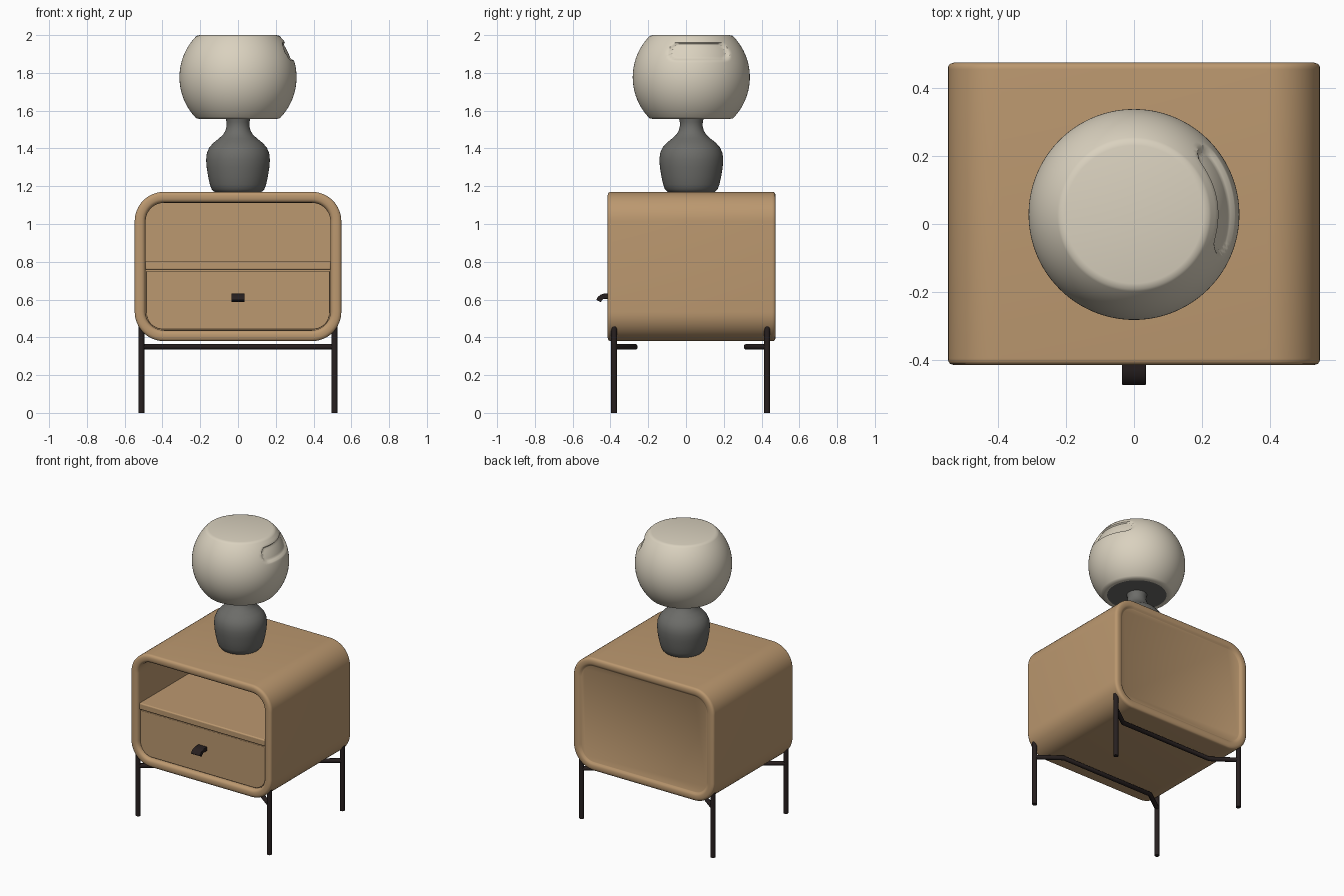
import bpy, bmesh, math
from mathutils import Vector

if "Cube" in bpy.data.objects:
    bpy.data.objects.remove(bpy.data.objects["Cube"])


def material(name, rgb):
    m = bpy.data.materials.new(name)
    m.diffuse_color = (*rgb, 1)
    m.use_nodes = True
    m.node_tree.nodes["Principled BSDF"].inputs["Base Color"].default_value = m.diffuse_color
    return m


wood = material("warm wood", (0.50, 0.315, 0.16))
cream = material("cream shade", (0.70, 0.64, 0.52))
grey = material("grey ceramic", (0.15, 0.15, 0.14))
dark = material("dark metal", (0.02, 0.014, 0.014))


def finish(name, bm, mats, angle=35, bevel=0):
    bmesh.ops.recalc_face_normals(bm, faces=bm.faces)
    me = bpy.data.meshes.new(name)
    bm.to_mesh(me)
    bm.free()
    for m in mats:
        me.materials.append(m)
    ob = bpy.data.objects.new(name, me)
    bpy.context.collection.objects.link(ob)
    if bevel:
        b = ob.modifiers.new("bevel", 'BEVEL')
        b.width, b.segments, b.limit_method = bevel, 3, 'ANGLE'
    bpy.ops.object.select_all(action='DESELECT')
    ob.select_set(True)
    bpy.context.view_layer.objects.active = ob
    bpy.ops.object.shade_smooth_by_angle(angle=math.radians(angle))
    return ob


def skin(bm, loops, cap_start=True, cap_end=True):
    rings = [[bm.verts.new(p) for p in lp] for lp in loops]
    n = len(rings[0])
    for a, b in zip(rings, rings[1:]):
        for i in range(n):
            j = (i + 1) % n
            bm.faces.new((a[i], a[j], b[j], b[i]))
    if cap_start:
        bm.faces.new(rings[0])
    if cap_end:
        bm.faces.new(rings[-1])
    return rings


def rounded(x, z0, z1, r_low, r_top, y, seg=12):
    """Rounded rectangle in the xz plane."""
    pts = []
    for sx, z, s, r, a0 in ((1, z1, -1, r_top, 0), (-1, z1, -1, r_top, 90),
                            (-1, z0, 1, r_low, 180), (1, z0, 1, r_low, 270)):
        for i in range(seg + 1):
            a = math.radians(a0 + 90 * i / seg)
            pts.append((sx * (x - r) + r * math.cos(a), y, z + s * r + r * math.sin(a)))
    return pts


# cabinet shell: back panel, rolled rims, outer skin and open interior in one loft
X, Z0, Z1, R = 0.547, 0.38, 1.17, 0.155
section = [(0.06, 0.462), (0.056, 0.464), (0.048, 0.471), (0.038, 0.475), (0.018, 0.475),
           (0.006, 0.471), (0.001, 0.465), (0, 0.455), (0, -0.395), (0.001, -0.404),
           (0.006, -0.411), (0.018, -0.415), (0.038, -0.415), (0.048, -0.411),
           (0.055, -0.403), (0.058, -0.39), (0.058, 0.44)]
bm = bmesh.new()
skin(bm, [rounded(X - d, Z0 + d, Z1 - d, R - d, R - d, y) for d, y in section])
finish("cabinet_shell", bm, [wood], 40)

# drawer front with rounded lower corners
bm = bmesh.new()
skin(bm, [rounded(0.486, 0.442, 0.752, 0.09, 0.004, y) for y in (-0.392, -0.36)])
finish("drawer_front", bm, [wood], 40, 0.006)


def box(name, lo, hi, mat, bevel):
    bm = bmesh.new()
    bmesh.ops.create_cube(bm, size=1)
    for v in bm.verts:
        v.co = Vector([lo[i] + (v.co[i] + 0.5) * (hi[i] - lo[i]) for i in range(3)])
    return finish(name, bm, [mat], 35, bevel)


box("shelf", (-0.492, -0.398, 0.757), (0.492, 0.445, 0.803), wood, 0.008)

# hooked drawer handle
centre = [(-0.385, 0.618), (-0.43, 0.618), (-0.445, 0.614), (-0.456, 0.605), (-0.463, 0.592)]
outer, inner = [], []
for i, p in enumerate(centre):
    a, b = centre[max(i - 1, 0)], centre[min(i + 1, len(centre) - 1)]
    t = Vector((b[0] - a[0], b[1] - a[1])).normalized()
    nrm = Vector((t.y, -t.x)) * 0.014
    outer.append((p[0] + nrm.x, p[1] + nrm.y))
    inner.append((p[0] - nrm.x, p[1] - nrm.y))
outline = outer + inner[::-1]
bm = bmesh.new()
skin(bm, [[(x, y, z) for y, z in outline] for x in (-0.035, 0.035)])
finish("drawer_handle", bm, [dark], 35, 0.004)


# metal frame
def rod(name, pts, radius):
    cu = bpy.data.curves.new(name, 'CURVE')
    cu.dimensions = '3D'
    cu.bevel_depth, cu.bevel_resolution, cu.use_fill_caps = radius, 4, True
    sp = cu.splines.new('POLY')
    sp.points.add(len(pts) - 1)
    for q, p in zip(sp.points, pts):
        q.co = (*p, 1)
    cu.materials.append(dark)
    ob = bpy.data.objects.new(name, cu)
    bpy.context.collection.objects.link(ob)


for label, y, inward in (("front", -0.38, 0.11), ("back", 0.43, -0.11)):
    for side, s in (("left", -1), ("right", 1)):
        rod(f"{label}_{side}_leg", [(s * 0.511, y, 0), (s * 0.511, y, 0.46)], 0.016)
    rod(f"{label}_stretcher", [(-0.511, y, 0.35), (-0.36, y + inward, 0.35),
                               (0.36, y + inward, 0.35), (0.511, y, 0.35)], 0.015)

# lamp
LY = 0.028


def ring(r, z, n, dent=None):
    pts = []
    for i in range(n):
        a = 2 * math.pi * i / n
        q = r - (dent(a, z) if dent else 0)
        pts.append((q * math.cos(a), LY + q * math.sin(a), z))
    return pts


base_profile = [(0.115, 1.165), (0.128, 1.172), (0.14, 1.185), (0.149, 1.21), (0.158, 1.25),
                (0.166, 1.30), (0.169, 1.34), (0.165, 1.375), (0.152, 1.405), (0.13, 1.43),
                (0.102, 1.452), (0.08, 1.472), (0.066, 1.495), (0.06, 1.52), (0.061, 1.54),
                (0.066, 1.562)]
bm = bmesh.new()
skin(bm, [ring(r, z, 64) for r, z in base_profile])
finish("lamp_base", bm, [grey], 50)


def slot(a, z):
    """Shallow stadium-shaped groove on the right of the shade."""
    if a > math.pi:
        a -= 2 * math.pi
    u = max(abs(a - math.radians(10)) * 0.27 - 0.12, 0)
    d = 0.05 - math.hypot(u, z - 1.913)
    t = min(max(d / 0.014, 0), 1)
    return 0.016 * t * t * (3 - 2 * t)


SR, SZ = 0.31, 1.777
loops = [ring(0.19, 1.556, 144), ring(0.203, 1.556, 144)]
for i in range(61):
    z = 1.56 + (1.996 - 1.56) * i / 60
    loops.append(ring(math.sqrt(SR ** 2 - (z - SZ) ** 2), z, 144, slot))
loops.append(ring(0.203, 2.0, 144))
bm = bmesh.new()
skin(bm, loops)
for f in bm.faces:
    # grey underside disc
    if len(f.verts) > 4 and f.calc_center_median().z < 1.6:
        f.material_index = 1
finish("lamp_shade", bm, [cream, grey], 40)
